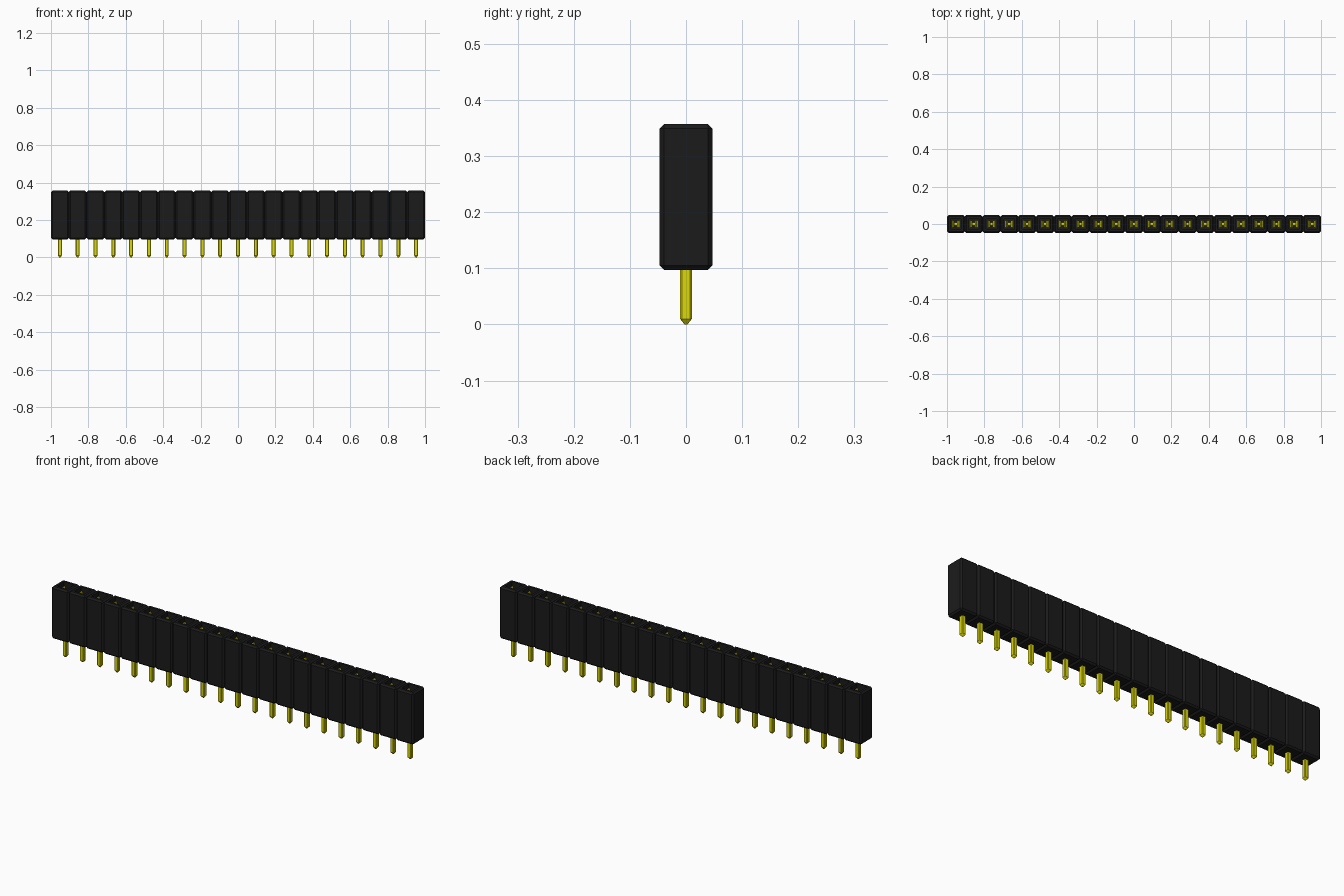
import bpy, bmesh
from mathutils import Matrix, Vector

COUNT = 21
PITCH = 2 / COUNT
FIRST_X = -1 + PITCH / 2

cube = bpy.data.objects.get("Cube")
if cube:
    bpy.data.objects.remove(cube, do_unlink=True)


def material(name, rgb):
    mat = bpy.data.materials.new(name)
    mat.use_nodes = True
    mat.diffuse_color = (*rgb, 1)
    mat.node_tree.nodes["Principled BSDF"].inputs["Base Color"].default_value = (*rgb, 1)
    return mat


def add_box(bm, size, centre, bevel=0, vertical_only=False):
    geo = bmesh.ops.create_cube(bm, size=1, matrix=Matrix.Translation(centre) @ Matrix.Diagonal((*size, 1)))
    edges = {e for v in geo["verts"] for e in v.link_edges}
    if vertical_only:
        edges = {e for e in edges if abs(e.verts[0].co.z - e.verts[1].co.z) > size[2] / 2}
    if bevel:
        bmesh.ops.bevel(bm, geom=list(edges), offset=bevel, segments=1, affect="EDGES", profile=0.5)


def finish(bm, name, mat):
    """Turn one unit into an object repeated along the strip."""
    bmesh.ops.recalc_face_normals(bm, faces=bm.faces)
    mesh = bpy.data.meshes.new(name)
    bm.to_mesh(mesh)
    bm.free()
    mesh.materials.append(mat)
    obj = bpy.data.objects.new(name, mesh)
    obj.location.x = FIRST_X
    bpy.context.collection.objects.link(obj)
    array = obj.modifiers.new("Row", "ARRAY")
    array.count = COUNT
    array.use_relative_offset = False
    array.use_constant_offset = True
    array.constant_offset_displace = (PITCH, 0, 0)


black = material("black plastic", (0.011, 0.011, 0.011))
gold = material("yellow metal", (0.71, 0.68, 0.002))

# Housing: chamfered block with a square socket sunk into its top
bm = bmesh.new()
add_box(bm, (PITCH, 0.094, 0.26), (0, 0, 0.227), 0.008)
top = max(bm.faces, key=lambda f: f.calc_center_median().z)
for rim in (0.0155, 0.0005):
    bmesh.ops.inset_individual(bm, faces=[top], thickness=rim)
bmesh.ops.translate(bm, verts=top.verts, vec=(0, 0, -0.2))
finish(bm, "housing", black)

# Solder pin: square wire with trimmed corners and a tapered tip
bm = bmesh.new()
add_box(bm, (0.021, 0.021, 0.13), (0, 0, 0.075), 0.003, True)
low = min(bm.faces, key=lambda f: f.calc_center_median().z)
region = bmesh.ops.extrude_face_region(bm, geom=[low])
tip = [v for v in region["geom"] if isinstance(v, bmesh.types.BMVert)]
bmesh.ops.delete(bm, geom=[low], context="FACES_ONLY")
for v in tip:
    v.co = Vector((v.co.x * 0.25, v.co.y * 0.25, 0))
finish(bm, "solder_pin", gold)

# Socket contact: crossbar with two spring leaves that pinch in, then flare out
bm = bmesh.new()
add_box(bm, (0.04, 0.014, 0.012), (0, 0, 0.164))
leaf_path = ((0.015, 0.158), (0.015, 0.22), (0.006, 0.30), (0.016, 0.34))
for side in (-1, 1):
    rings = []
    for x, z in leaf_path:
        rings.append([bm.verts.new((side * (x + dx), y, z))
                      for dx, y in ((0, -0.02), (0.006, -0.02), (0.006, 0.02), (0, 0.02))])
    for a, b in zip(rings, rings[1:]):
        for i in range(4):
            j = (i + 1) % 4
            bm.faces.new((a[i], a[j], b[j], b[i]))
    bm.faces.new(rings[0])
    bm.faces.new(rings[-1])
finish(bm, "spring_contact", gold)
